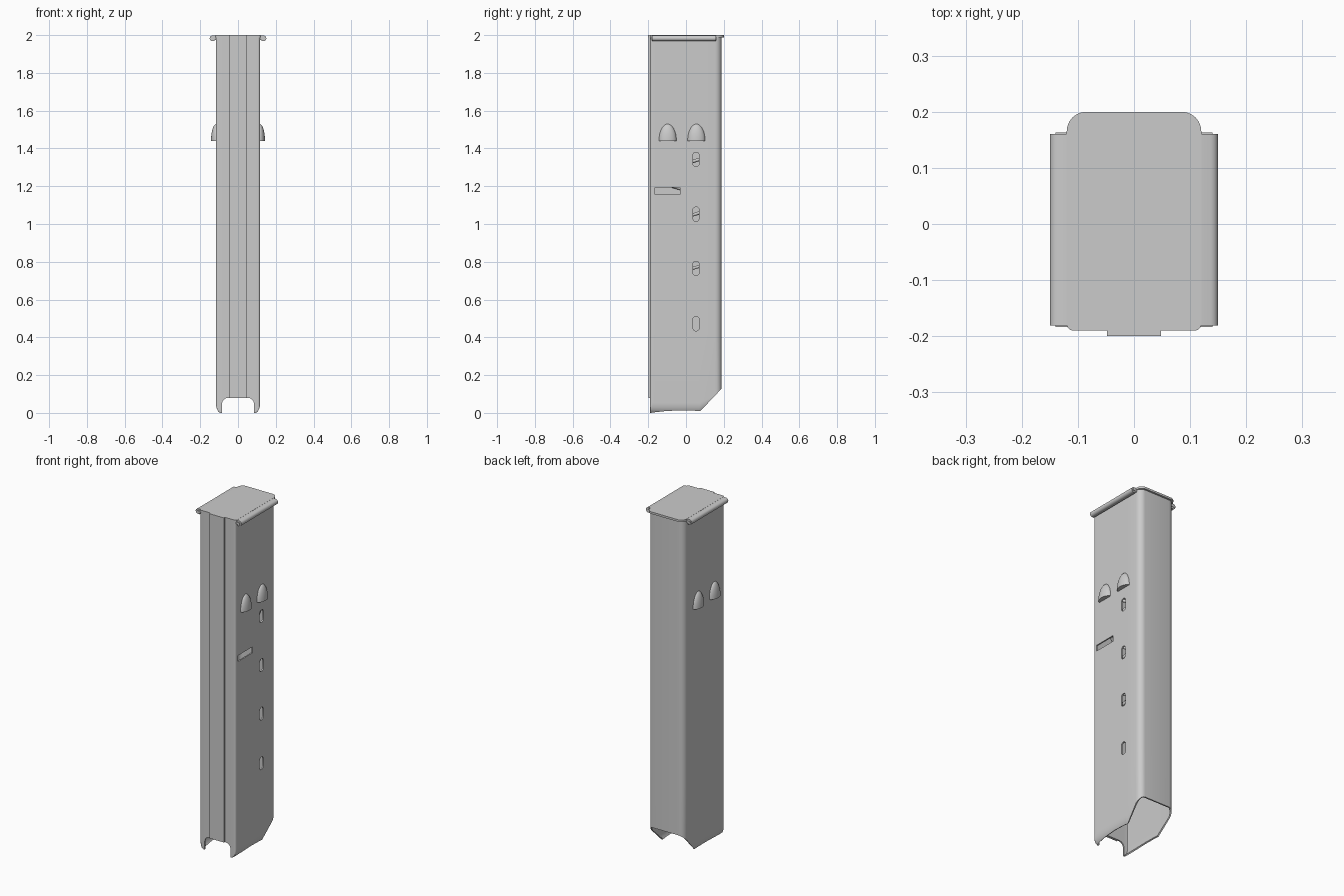
import bpy, bmesh
from math import sin, cos, pi, radians

cube = bpy.data.objects.get("Cube")
if cube:
    bpy.data.objects.remove(cube, do_unlink=True)

steel = bpy.data.materials.new("grey steel")
steel.use_nodes = True
GREY = (0.6, 0.6, 0.6, 1)
steel.diffuse_color = GREY
steel.node_tree.nodes["Principled BSDF"].inputs["Base Color"].default_value = GREY


def finish(name, bm, thickness=0):
    """Make the object, give it wall thickness if asked, and shade it."""
    mesh = bpy.data.meshes.new(name)
    bm.to_mesh(mesh)
    bm.free()
    mesh.materials.append(steel)
    obj = bpy.data.objects.new(name, mesh)
    bpy.context.collection.objects.link(obj)
    bpy.ops.object.select_all(action='DESELECT')
    obj.select_set(True)
    bpy.context.view_layer.objects.active = obj
    if thickness:
        wall = obj.modifiers.new("wall", 'SOLIDIFY')
        wall.thickness = thickness
        wall.offset = -1
        bpy.ops.object.modifier_apply(modifier=wall.name)
    bpy.ops.object.shade_smooth_by_angle(angle=radians(35))


def prism(name, outline, axis, lo, hi):
    """Closed prism from a 2D outline, running along y or z."""
    place = {'y': lambda a, b, t: (a, t, b),
             'z': lambda a, b, t: (a, b, t)}[axis]
    bm = bmesh.new()
    low, high = [[bm.verts.new(place(a, b, t)) for a, b in outline] for t in (lo, hi)]
    bm.faces.new(low)
    bm.faces.new(high)
    for i in range(len(low)):
        j = (i + 1) % len(low)
        bm.faces.new((low[i], low[j], high[j], high[i]))
    bmesh.ops.recalc_face_normals(bm, faces=bm.faces)
    finish(name, bm)


def box(name, x0, x1, y0, y1, z0, z1):
    prism(name, [(x0, y0), (x1, y0), (x1, y1), (x0, y1)], 'z', z0, z1)


def arc(cx, cy, r, start, steps=6):
    """Quarter circle, counter-clockwise from the start angle."""
    return [(cx + r * cos(start + i / steps * pi / 2),
             cy + r * sin(start + i / steps * pi / 2)) for i in range(steps + 1)]


def mirrored(half):
    return half + [(-x, y) for x, y in reversed(half) if x > 0]


# Tube cross-section, from the front centre round to the back centre
W, TOP, CURL = 0.117, 1.992, 0.055
NOTCH = {0: 0.08, 0.055: 0.08, 0.07: 0.075, 0.08: 0.065, 0.0849: 0.05}
side_ys = [-0.165, -0.12, -0.033, 0.036, 0.053, 0.07, 0.075]
outline = mirrored([(x, -0.19) for x in NOTCH] + [(0.085, -0.19)]
                   + arc(W - 0.012, -0.178, 0.012, -pi / 2)
                   + [(W, y) for y in side_ys]
                   + arc(W - 0.035, 0.154, 0.035, 0) + [(0, 0.189)])

# Holes in the left wall: catch window and four round-ended slots
SLOT_Y, SLOT_R, SLOT_H = 0.053, 0.017, 0.021
slots = (0.472, 0.765, 1.052, 1.342)
holes = [(-0.165, -0.033, 1.157, 1.192)]
holes += [(SLOT_Y - SLOT_R, SLOT_Y + SLOT_R, z - SLOT_H - SLOT_R, z + SLOT_H + SLOT_R)
          for z in slots]
rows = [CURL * i / 6 for i in range(7)] + [1.157, 1.192, TOP]
rows += [z + d for z in slots
         for d in (-SLOT_H - SLOT_R, -SLOT_H, SLOT_H, SLOT_H + SLOT_R)]
rows.sort()


def mouth_height(x, y):
    """Height of the open lower edge: front notch, arched lips, rear slope."""
    if y < -0.189 and abs(x) in NOTCH:
        return NOTCH[abs(x)]
    if y > 0.075:
        return 0.008 + (y - 0.075) * 1.06
    return 0.014 * max(0, sin((y + 0.19) / 0.34 * pi))


bm = bmesh.new()
cache = {}


def vert(x, y, z):
    key = (round(x, 5), round(y, 5), round(z, 5))
    if key not in cache:
        cache[key] = bm.verts.new(key)
    return cache[key]


def wall_vert(x, y, row):
    """Point on the wall; near the mouth the lips curl inward."""
    z = max(row, mouth_height(x, y))
    t = max(0, 1 - z / CURL)
    limit = W - 0.025 * (1 - (1 - t * t) ** 0.5)
    return vert(max(-limit, min(limit, x)), y, z)


def in_hole(a, b, low, high):
    y, z = (a[1] + b[1]) / 2, (low + high) / 2
    return min(a[0], b[0]) > W - 0.001 and any(
        y0 < y < y1 and z0 < z < z1 for y0, y1, z0, z1 in holes)


for low, high in zip(rows, rows[1:]):
    for a, b in zip(outline, outline[1:] + outline[:1]):
        if in_hole(a, b, low, high):
            continue
        corners = [wall_vert(*a, low), wall_vert(*b, low),
                   wall_vert(*b, high), wall_vert(*a, high)]
        unique = list(dict.fromkeys(corners))
        if len(unique) > 2:
            bm.faces.new(unique)

# Rounded slot ends
for z in slots:
    for sy in (-1, 1):
        for sz in (-1, 1):
            end = z + sz * SLOT_H
            ring = [vert(W, SLOT_Y + sy * SLOT_R, end + sz * SLOT_R)]
            ring += [vert(W, SLOT_Y + sy * p, end + sz * q) for p, q in arc(0, 0, SLOT_R, 0, 4)]
            bm.faces.new(ring[::-1] if sy * sz > 0 else ring)
finish("tube_body", bm, 0.008)

# Raised rib on the front wall
box("front_rib", -0.048, 0.048, -0.198, -0.187, 0.08, TOP)

# Floor plate with a front tab
plate = mirrored([(0, -0.19)] + arc(0.108, -0.178, 0.012, -pi / 2)
                 + arc(0.085, 0.165, 0.035, 0) + [(0, 0.2)])
prism("floor_plate", plate, 'z', 1.988, 2.0)
box("floor_plate_tab", -0.048, 0.048, -0.2, -0.185, 1.988, 2.0)

for side, label in ((1, "left"), (-1, "right")):
    # Rolled rail over the tube flange
    rail = [(0.11, 2.0), (0.137, 1.998)]
    rail += [(0.135 + 0.015 * cos(a), 1.983 + 0.015 * sin(a))
             for a in [pi / 3 - i * pi * 5 / 6 / 8 for i in range(9)]]
    rail += [(0.124, 1.968), (0.124, 1.975), (0.11, 1.975)]
    prism(label + "_rail", [(side * x, z) for x, z in rail], 'y', -0.181, 0.16)
    x0, x1 = sorted((side * 0.11, side * 0.14))
    box(label + "_tube_flange", x0, x1, -0.184, 0.163, 1.978, 1.988)

    # Stop bumps: half domes with a flat underside
    for y, place in ((-0.097, "front"), (0.055, "rear")):
        bm = bmesh.new()
        bmesh.ops.create_uvsphere(bm, u_segments=32, v_segments=16, radius=1)
        for cut in ((0, 0, -1), (-side, 0, 0)):
            bmesh.ops.bisect_plane(bm, geom=bm.verts[:] + bm.edges[:] + bm.faces[:],
                                   plane_co=(0, 0, 0), plane_no=cut, clear_outer=True)
            bmesh.ops.holes_fill(bm, edges=[e for e in bm.edges if e.is_boundary])
        for v in bm.verts:
            v.co = (side * 0.114 + v.co.x * 0.029, y + v.co.y * 0.047, 1.44 + v.co.z * 0.09)
        bmesh.ops.recalc_face_normals(bm, faces=bm.faces)
        finish(f"{label}_{place}_bump", bm)

# Wide-pitched coil spring inside the tube
curve = bpy.data.curves.new("inner_spring", 'CURVE')
curve.dimensions = '3D'
curve.bevel_depth = 0.009
curve.bevel_resolution = 1
path = curve.splines.new('POLY')
path.points.add(124)
for i, p in enumerate(path.points):
    turn = -0.9 + i / 24
    a = 2 * pi * turn
    p.co = (0.095 * cos(a), 0.16 * sin(a), 0.755 + 0.283 * turn, 1)
curve.materials.append(steel)
spring = bpy.data.objects.new("inner_spring", curve)
bpy.context.collection.objects.link(spring)
